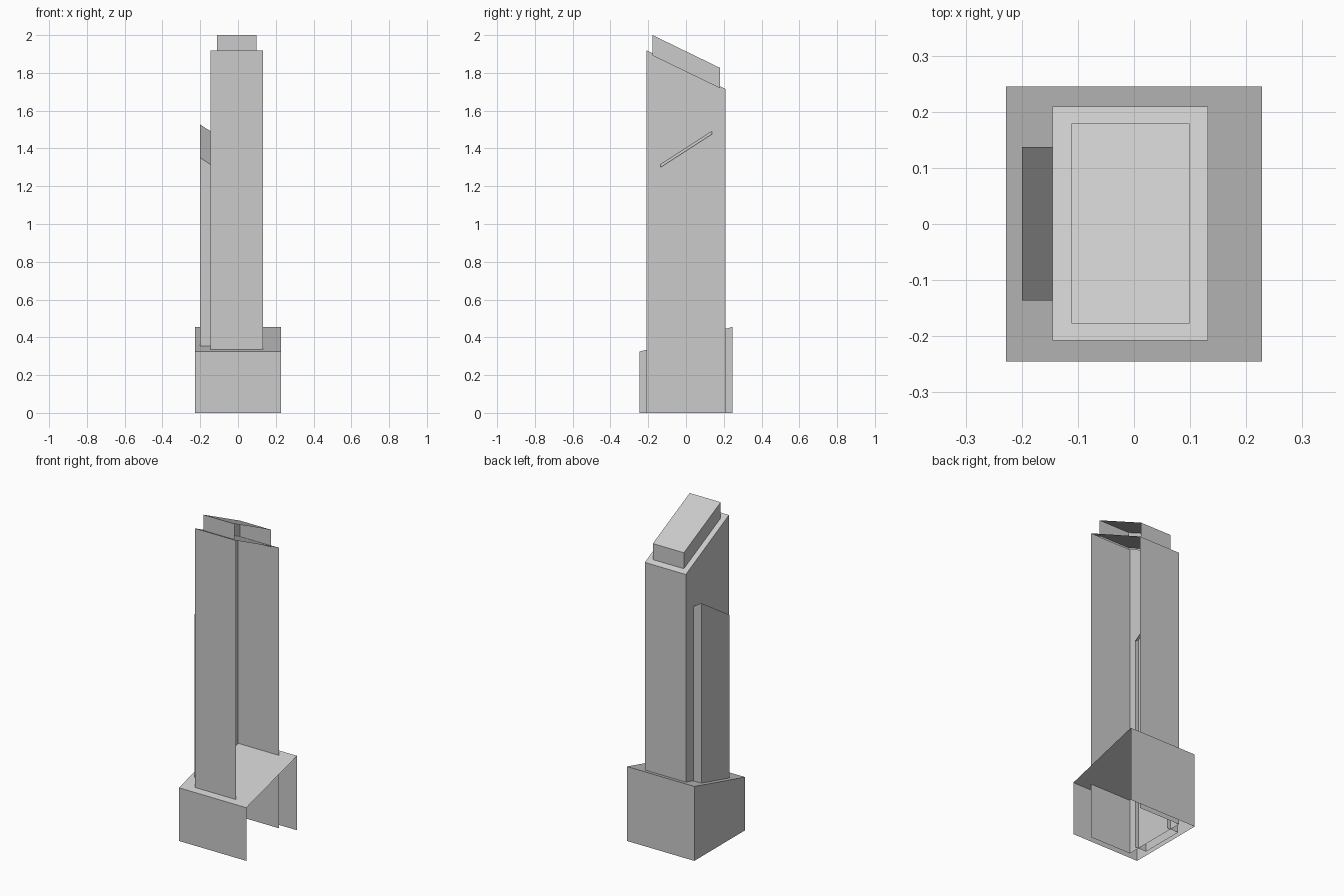
import bpy, bmesh

if "Cube" in bpy.data.objects:
    bpy.data.objects.remove(bpy.data.objects["Cube"])


def open_shell(name, x, y, top, bottom=lambda x, y: 0.0):
    """Box shell with sloped top, open underneath and on the +x side."""
    bm = bmesh.new()
    bmesh.ops.create_cube(bm, size=2)
    bm.normal_update()
    open_faces = [f for f in bm.faces if f.normal.x > 0.5 or f.normal.z < -0.5]
    bmesh.ops.delete(bm, geom=open_faces, context='FACES')
    for v in bm.verts:
        height = top if v.co.z > 0 else bottom
        v.co.x = x[v.co.x > 0]
        v.co.y = y[v.co.y > 0]
        v.co.z = height(v.co.x, v.co.y)
    mesh = bpy.data.meshes.new(name)
    bm.to_mesh(mesh)
    bm.free()
    obj = bpy.data.objects.new(name, mesh)
    bpy.context.collection.objects.link(obj)
    return obj


# Podium, rising toward the back
open_shell("base", (-0.228, 0.228), (-0.245, 0.245),
           lambda x, y: 0.39 + 0.265 * y)

# Main shaft, roof falling toward the back
open_shell("tower", (-0.145, 0.132), (-0.208, 0.209),
           lambda x, y: 1.817 - 0.49 * y)

# Side fin with its roof sloping in two directions, let into the shaft
open_shell("side_fin", (-0.20, -0.12), (-0.136, 0.137),
           lambda x, y: 1.438 + 0.645 * y - 0.64 * (x + 0.2))

# Roof cap parallel to the shaft roof, sunk slightly into it
open_shell("roof_cap", (-0.111, 0.099), (-0.177, 0.179),
           lambda x, y: 1.914 - 0.485 * y,
           lambda x, y: 1.806 - 0.485 * y)
